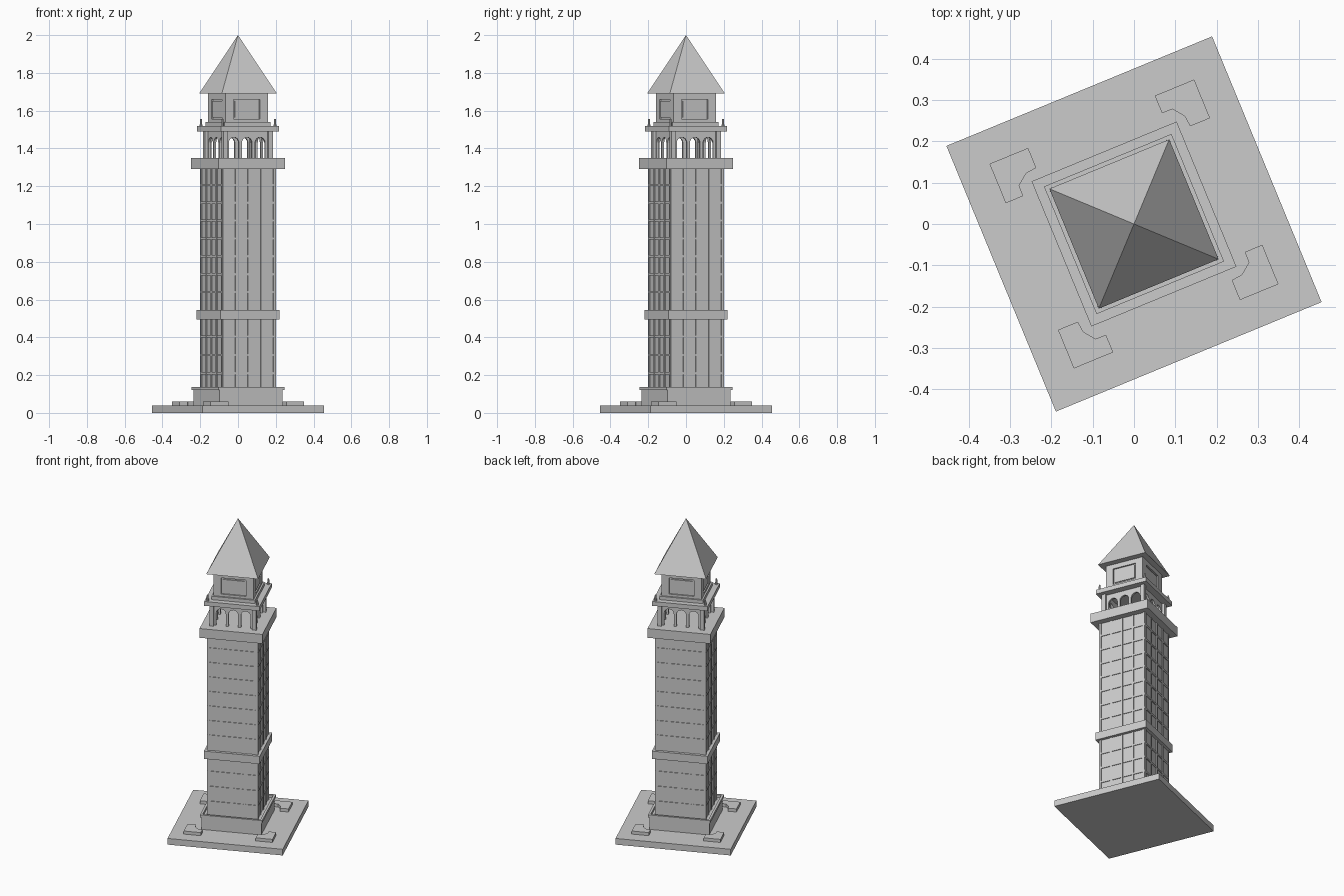
import bpy, bmesh, math
from mathutils import Matrix

if "Cube" in bpy.data.objects:
    bpy.data.objects.remove(bpy.data.objects["Cube"])

TURN = Matrix.Rotation(math.radians(22.4), 4, 'Z')
QUARTERS = [Matrix.Rotation(math.pi / 2 * k, 4, 'Z') for k in range(4)]


def finish(name, bm):
    bmesh.ops.recalc_face_normals(bm, faces=bm.faces)
    bm.transform(TURN)
    me = bpy.data.meshes.new(name)
    bm.to_mesh(me)
    bm.free()
    ob = bpy.data.objects.new(name, me)
    bpy.context.collection.objects.link(ob)
    return ob


def add_box(bm, x0, x1, y0, y1, z0, z1, rot=Matrix()):
    m = (rot @ Matrix.Translation(((x0 + x1) / 2, (y0 + y1) / 2, (z0 + z1) / 2))
         @ Matrix.Diagonal((x1 - x0, y1 - y0, z1 - z0, 1)))
    bmesh.ops.create_cube(bm, size=1, matrix=m)


def add_prism(bm, pts, vec, rot):
    f = bm.faces.new([bm.verts.new(rot @ Matrix.Translation(p).to_translation()) for p in pts])
    r = bmesh.ops.extrude_face_region(bm, geom=[f], use_keep_orig=True)
    vs = [v for v in r['geom'] if isinstance(v, bmesh.types.BMVert)]
    bmesh.ops.translate(bm, verts=vs, vec=rot.to_3x3() @ Matrix.Translation(vec).to_translation())


def slab(name, h, z0, z1):
    bm = bmesh.new()
    add_box(bm, -h, h, -h, h, z0, z1)
    return finish(name, bm)


def ring(name, h, t, z0, z1):
    bm = bmesh.new()
    for q in QUARTERS:
        add_box(bm, -h, h - t, -h, -h + t, z0, z1, q)
    return finish(name, bm)


# Ground plate, plinth and rims
slab("ground_plate", 0.348, 0, 0.04)
slab("plinth", 0.181, 0.04, 0.12)
ring("plinth_rim", 0.188, 0.014, 0.12, 0.137)

# Notched corner planters
bm = bmesh.new()
outline = [(.165, .268), (.268, .268), (.268, .167), (.216, .167), (.213, .195), (.192, .222), (.165, .222)]
for q in QUARTERS:
    add_prism(bm, [(x, y, 0.04) for x, y in outline], (0, 0, 0.02), q)
finish("corner_planters", bm)

# Shaft with grid of mullions and floor bars
slab("shaft_core", 0.150, 0.04, 1.30)
bm = bmesh.new()
for q in QUARTERS:
    for i in range(5):
        x = -0.145 + i * 0.0725
        add_box(bm, x - 0.006, x + 0.006, -0.155, -0.145, 0.12, 1.30, q)
finish("mullions", bm)
bm = bmesh.new()
for z in [0.21, 0.307, 0.405] + [0.64 + 0.0945 * i for i in range(7)]:
    add_box(bm, -0.154, 0.154, -0.154, 0.154, z - 0.006, z + 0.006)
finish("floor_bars", bm)
slab("middle_band", 0.169, 0.495, 0.545)
slab("belfry_floor", 0.190, 1.29, 1.35)

# Open belfry: arcaded walls and corner columns
bm = bmesh.new()
w, r, spring, top = 0.125, 0.029, 1.43, 1.495
pts = [(w, top), (-w, top), (-w, 1.345)]
for cx in (-0.075, 0, 0.075):
    pts.append((cx - r, 1.345))
    for k in range(9):
        a = math.pi * (1 - k / 8)
        pts.append((cx + r * math.cos(a), spring + r * math.sin(a)))
    pts.append((cx + r, 1.345))
pts.append((w, 1.345))
for q in QUARTERS:
    add_prism(bm, [(x, -0.125, z) for x, z in pts], (0, 0.012, 0), q)
finish("belfry_arcade", bm)
bm = bmesh.new()
for q in QUARTERS:
    add_box(bm, 0.116, 0.142, -0.142, -0.116, 1.345, 1.495, q)
finish("corner_columns", bm)
slab("belfry_roof", 0.167, 1.49, 1.518)

# Small corner finials on the belfry roof
bm = bmesh.new()
for q in QUARTERS:
    bmesh.ops.create_cone(bm, cap_ends=True, segments=8, radius1=0.008, radius2=0.005, depth=0.04,
                          matrix=q @ Matrix.Translation((0.15, 0.15, 1.535)))
finish("finials", bm)

# Upper chamber with a sunken framed panel per face
slab("chamber_step", 0.132, 1.51, 1.54)
slab("chamber_core", 0.113, 1.53, 1.69)
bm = bmesh.new()
for q in QUARTERS:
    add_box(bm, -0.122, 0.11, -0.122, -0.11, 1.53, 1.555, q)
    add_box(bm, -0.122, 0.11, -0.122, -0.11, 1.66, 1.69, q)
    add_box(bm, -0.122, -0.075, -0.122, -0.11, 1.555, 1.66, q)
    add_box(bm, 0.075, 0.11, -0.122, -0.11, 1.555, 1.66, q)
    add_box(bm, -0.066, 0.066, -0.119, -0.11, 1.565, 1.65, q)
finish("chamber_walls", bm)

# Pyramid roof
bm = bmesh.new()
bmesh.ops.create_cone(bm, cap_ends=True, segments=4, radius1=0.157 * math.sqrt(2), radius2=0,
                      depth=0.308, matrix=Matrix.Translation((0, 0, 1.846)) @ Matrix.Rotation(math.pi / 4, 4, 'Z'))
ob = finish("pyramid_roof", bm)
# Align roof edges with the tower whatever the cone's starting angle
v = max(ob.data.vertices, key=lambda v: math.hypot(v.co.x, v.co.y)).co
off = (math.radians(67.4) - math.atan2(v.y, v.x)) % (math.pi / 2)
ob.data.transform(Matrix.Rotation(off, 4, 'Z'))
